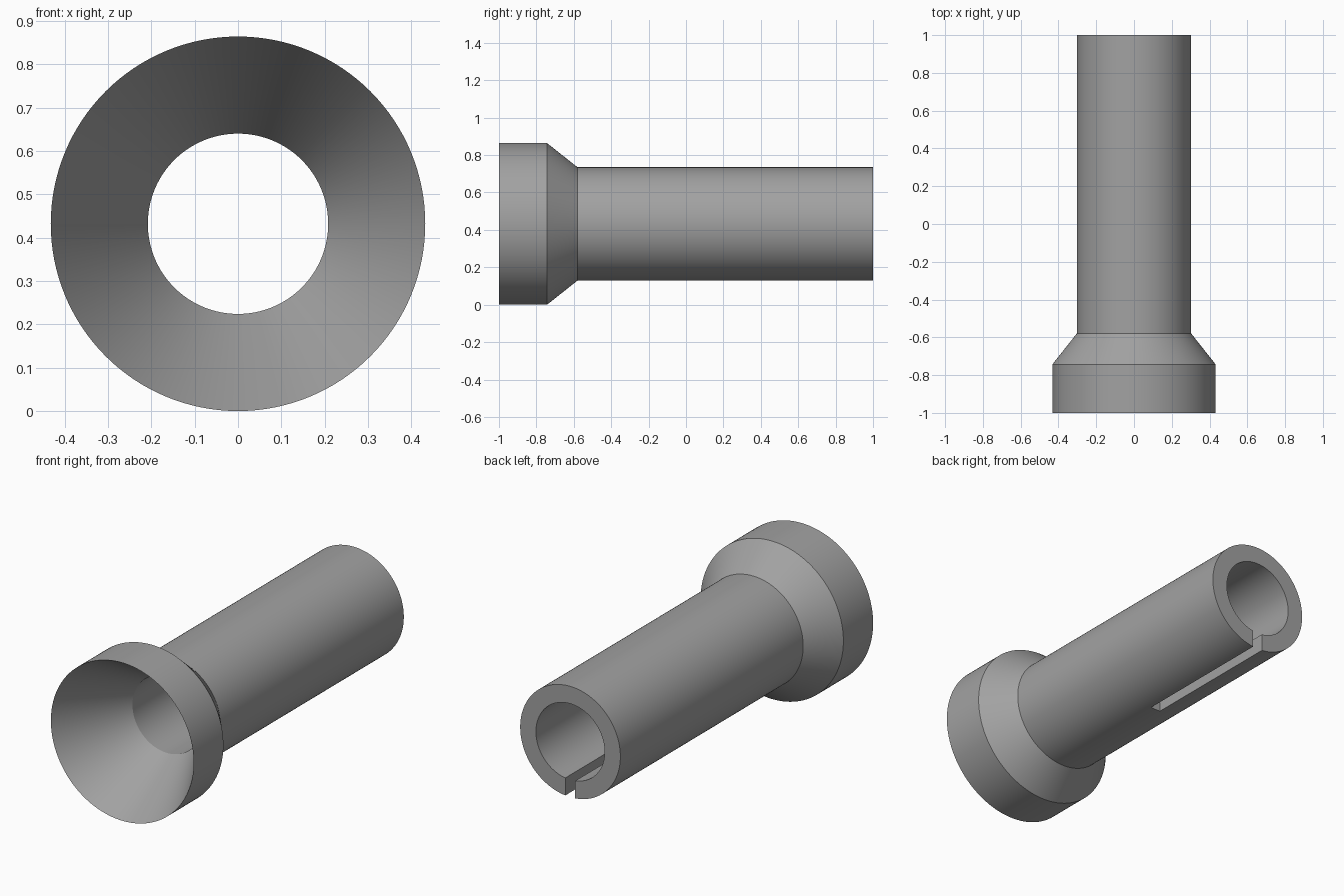
import bpy, bmesh
from math import radians, tau, sin, cos

if "Cube" in bpy.data.objects:
    bpy.data.objects.remove(bpy.data.objects["Cube"])

RADIUS = 0.432      # flared rim, also the height of the axis
TUBE, BORE = 0.303, 0.208
SEGMENTS = 128

grey = bpy.data.materials.new("mid grey")
grey.use_nodes = True
COLOUR = (0.36, 0.36, 0.36, 1)
grey.diffuse_color = COLOUR
grey.node_tree.nodes["Principled BSDF"].inputs["Base Color"].default_value = COLOUR


def lathe(name, profile):
    """Turn a closed (radius, y) profile around the y axis."""
    bm = bmesh.new()
    rings = []
    for i in range(SEGMENTS):
        a = tau * i / SEGMENTS
        rings.append([bm.verts.new((r * cos(a), y, RADIUS + r * sin(a))) for r, y in profile])
    n = len(profile)
    for i, ring in enumerate(rings):
        following = rings[(i + 1) % SEGMENTS]
        for j in range(n):
            k = (j + 1) % n
            bm.faces.new((ring[j], ring[k], following[k], following[j]))
    bmesh.ops.recalc_face_normals(bm, faces=bm.faces)
    mesh = bpy.data.meshes.new(name)
    bm.to_mesh(mesh)
    bm.free()
    obj = bpy.data.objects.new(name, mesh)
    bpy.context.collection.objects.link(obj)
    mesh.materials.append(grey)
    return obj


# Tube with flared head and conical mouth ending in a sharp rim
tube = lathe("flared_tube", [
    (RADIUS, -1), (RADIUS, -0.743), (TUBE, -0.58), (TUBE, 1),
    (BORE, 1), (BORE, -0.615)])

# Slot cutter through the lower wall at the back end
bpy.ops.mesh.primitive_cube_add(size=1, location=(0, 0.675, 0.2))
cutter = bpy.context.object
cutter.name = "slot_cutter"
cutter.scale = (0.06, 1, 0.4)
cutter.data.materials.append(grey)
bpy.context.view_layer.update()

slot = tube.modifiers.new("slot", "BOOLEAN")
slot.operation = "DIFFERENCE"
slot.solver = "EXACT"
slot.object = cutter

bpy.ops.object.select_all(action="DESELECT")
tube.select_set(True)
bpy.context.view_layer.objects.active = tube
bpy.ops.object.modifier_apply(modifier="slot")
bpy.data.objects.remove(cutter)

# Smooth round walls, crisp machined edges
bpy.ops.object.shade_smooth_by_angle(angle=radians(20))
